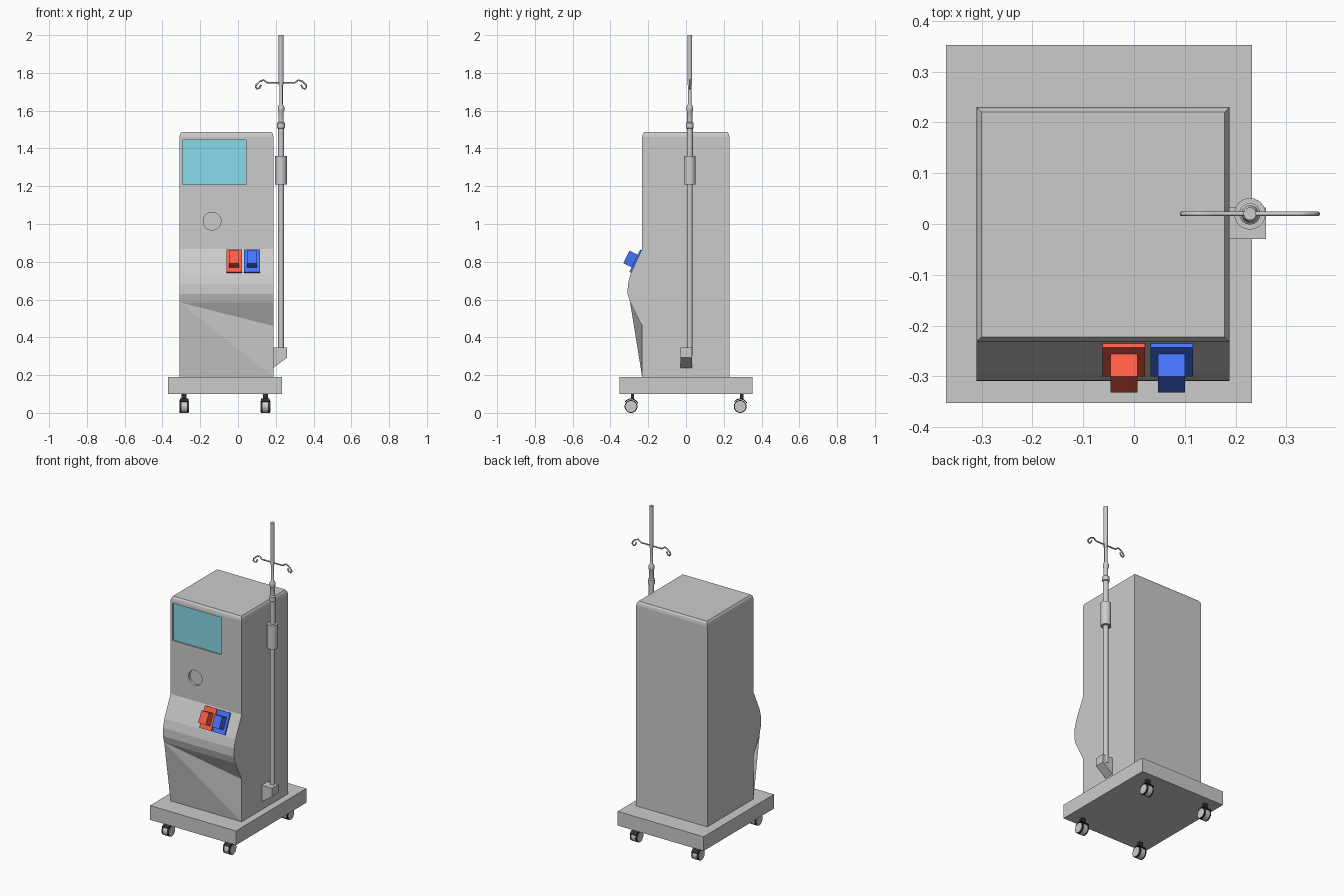
import bpy, bmesh
from math import sin, cos, pi, radians
from mathutils import Vector, Matrix

if "Cube" in bpy.data.objects:
    bpy.data.objects.remove(bpy.data.objects["Cube"])

def material(name, rgb):
    m = bpy.data.materials.new(name)
    m.diffuse_color = (*rgb, 1)
    m.use_nodes = True
    m.node_tree.nodes["Principled BSDF"].inputs["Base Color"].default_value = m.diffuse_color
    return m

TEAL = material("screen_teal", (0.25, 0.70, 0.80))
RED = material("clamp_red", (0.98, 0.11, 0.06))
BLUE = material("clamp_blue", (0.06, 0.17, 0.98))
BLACK = material("caster_black", (0.03, 0.03, 0.03))

def finish(name, bm, mat=None, smooth=False):
    bmesh.ops.recalc_face_normals(bm, faces=bm.faces)
    me = bpy.data.meshes.new(name)
    bm.to_mesh(me)
    bm.free()
    ob = bpy.data.objects.new(name, me)
    bpy.context.collection.objects.link(ob)
    if mat:
        me.materials.append(mat)
    if smooth:
        bpy.ops.object.select_all(action='DESELECT')
        ob.select_set(True)
        bpy.context.view_layer.objects.active = ob
        bpy.ops.object.shade_smooth_by_angle(angle=radians(35))
    return ob

def box(name, center, size, mat=None, tilt=0):
    bm = bmesh.new()
    m = Matrix.Translation(center) @ Matrix.Rotation(tilt, 4, 'X') @ Matrix.Diagonal((*size, 1))
    bmesh.ops.create_cube(bm, size=1, matrix=m)
    return finish(name, bm, mat)

def cylinder(name, center, r, depth, axis, mat=None, seg=32):
    bm = bmesh.new()
    rot = Matrix.Rotation(pi / 2, 4, 'Y' if axis == 'X' else 'X')
    bmesh.ops.create_cone(bm, cap_ends=True, segments=seg, radius1=r, radius2=r,
                          depth=depth, matrix=Matrix.Translation(center) @ rot)
    return finish(name, bm, mat, True)

def loft(name, rings, mat=None, smooth=False):
    """Skin a list of equal closed rings, capping both ends."""
    bm = bmesh.new()
    vs = [[bm.verts.new(p) for p in ring] for ring in rings]
    n = len(vs[0])
    for a, b in zip(vs, vs[1:]):
        for i in range(n):
            bm.faces.new((a[i], a[(i + 1) % n], b[(i + 1) % n], b[i]))
    bm.faces.new(vs[0])
    bm.faces.new(vs[-1])
    return finish(name, bm, mat, smooth)

# Base plate
box("base_plate", (-0.069, 0, 0.145), (0.602, 0.704, 0.09))

# Cabinet with rounded top rim
X0, X1, Y0, Y1 = -0.31, 0.188, -0.232, 0.23
rim = [(0, 0.19), (0, 1.46), (0.003, 1.475), (0.010, 1.486)]
cabinet = loft("cabinet", [[(X0 + d, Y0 + d, z), (X1 - d, Y0 + d, z),
                            (X1 - d, Y1 - d, z), (X0 + d, Y1 - d, z)] for d, z in rim])

# Recesses for the screen and the round port
cutters = [box("screen_cutter", (-0.126, Y0, 1.327), (0.338, 0.024, 0.236)),
           cylinder("port_cutter", (-0.137, Y0, 1.015), 0.047, 0.03, 'Y')]
for c in cutters:
    c.hide_render = True
    c.display_type = 'WIRE'
    mod = cabinet.modifiers.new(c.name, 'BOOLEAN')
    mod.operation = 'DIFFERENCE'
    mod.solver = 'EXACT'
    mod.object = c
box("screen", (-0.126, Y0 + 0.012, 1.327), (0.337, 0.006, 0.235), TEAL)

# Front bulge: side profile (y, z), with a twisted lower apron
profile = [(Y0, 0.868), (-0.294, 0.735), (-0.308, 0.682), (-0.309, 0.63),
           (-0.296, 0.585), (Y0, 0.46)]
bm = bmesh.new()
L = [bm.verts.new((X0, y, z)) for y, z in profile]
R = [bm.verts.new((X1, y, z)) for y, z in profile]
for i in range(4):
    bm.faces.new((L[i], R[i], R[i + 1], L[i + 1]))
bm.faces.new(L)
bm.faces.new(R)
low_l, low_r = (bm.verts.new((x, Y0, 0.19)) for x in (X0, X1))
for tri in ((L[4], R[4], R[5]), (L[4], R[5], low_r), (L[4], low_r, low_l)):
    bm.faces.new(tri)
finish("front_bulge", bm)

# Red and blue connector clamps on the sloping face
for name, x, mat in (("red", -0.020, RED), ("blue", 0.074, BLUE)):
    box(name + "_clamp_plate", (x, -0.267, 0.803), (0.084, 0.010, 0.132), mat, radians(-25.7))
    box(name + "_clamp_block", (x, -0.288, 0.812), (0.053, 0.062, 0.074), mat, radians(-25.7))

# Telescopic pole with sleeve and collar
PX, PY = 0.228, 0.02
pole = [(0.015, 0.30), (0.015, 1.21), (0.031, 1.21), (0.031, 1.36), (0.016, 1.36),
        (0.016, 1.505), (0.021, 1.508), (0.021, 1.534), (0.014, 1.54), (0.014, 1.595),
        (0.017, 1.60), (0.017, 1.62), (0.009, 1.635), (0.009, 1.735), (0.0125, 1.735),
        (0.0125, 2.0)]
SEG = 24
loft("pole", [[(PX + r * cos(2 * pi * i / SEG), PY + r * sin(2 * pi * i / SEG), z)
               for i in range(SEG)] for r, z in pole], smooth=True)

# Pole foot bracket
foot = [(X1 - 0.002, 0.345), (0.260, 0.345), (0.260, 0.293), (X1 - 0.002, 0.237)]
loft("pole_bracket", [[(x, y, z) for x, z in foot] for y in (-0.03, 0.032)])

# Bag hooks: one bent rod, mirrored about the pole
half = [(0.072, 1.747), (0.092, 1.762), (0.112, 1.755), (0.132, 1.736), (0.134, 1.724),
        (0.126, 1.716), (0.114, 1.720), (0.106, 1.737)]
path = [(-d, z) for d, z in reversed(half)] + half
cu = bpy.data.curves.new("bag_hooks", 'CURVE')
cu.dimensions = '3D'
cu.bevel_depth = 0.0045
cu.bevel_resolution = 2
cu.use_fill_caps = True
sp = cu.splines.new('POLY')
sp.points.add(len(path) - 1)
for p, (d, z) in zip(sp.points, path):
    p.co = (PX + d, PY, z, 1)
bpy.context.collection.objects.link(bpy.data.objects.new("bag_hooks", cu))

# Casters
for sx, x in (("left", -0.285), ("right", 0.145)):
    for sy, y in (("front", -0.291), ("back", 0.287)):
        n = f"caster_{sy}_{sx}_"
        cylinder(n + "wheel", (x, y, 0.034), 0.034, 0.028, 'X')
        for s, side in ((-1, "a"), (1, "b")):
            cylinder(n + "tyre_" + side, (x + s * 0.018, y, 0.034), 0.0335, 0.012, 'X', BLACK)
            cylinder(n + "hub_" + side, (x + s * 0.0245, y, 0.034), 0.029, 0.003, 'X')
        angles = [radians(25 + 13 * i) for i in range(10)]
        arc = [(r * cos(a), r * sin(a)) for r, seq in ((0.042, angles), (0.037, angles[::-1]))
               for a in seq]
        loft(n + "hood", [[(x + w, y + u, 0.034 + v) for u, v in arc]
                          for w in (-0.022, 0.022)], BLACK)
        box(n + "stem", (x, y + 0.008, 0.088), (0.026, 0.018, 0.03), BLACK)
